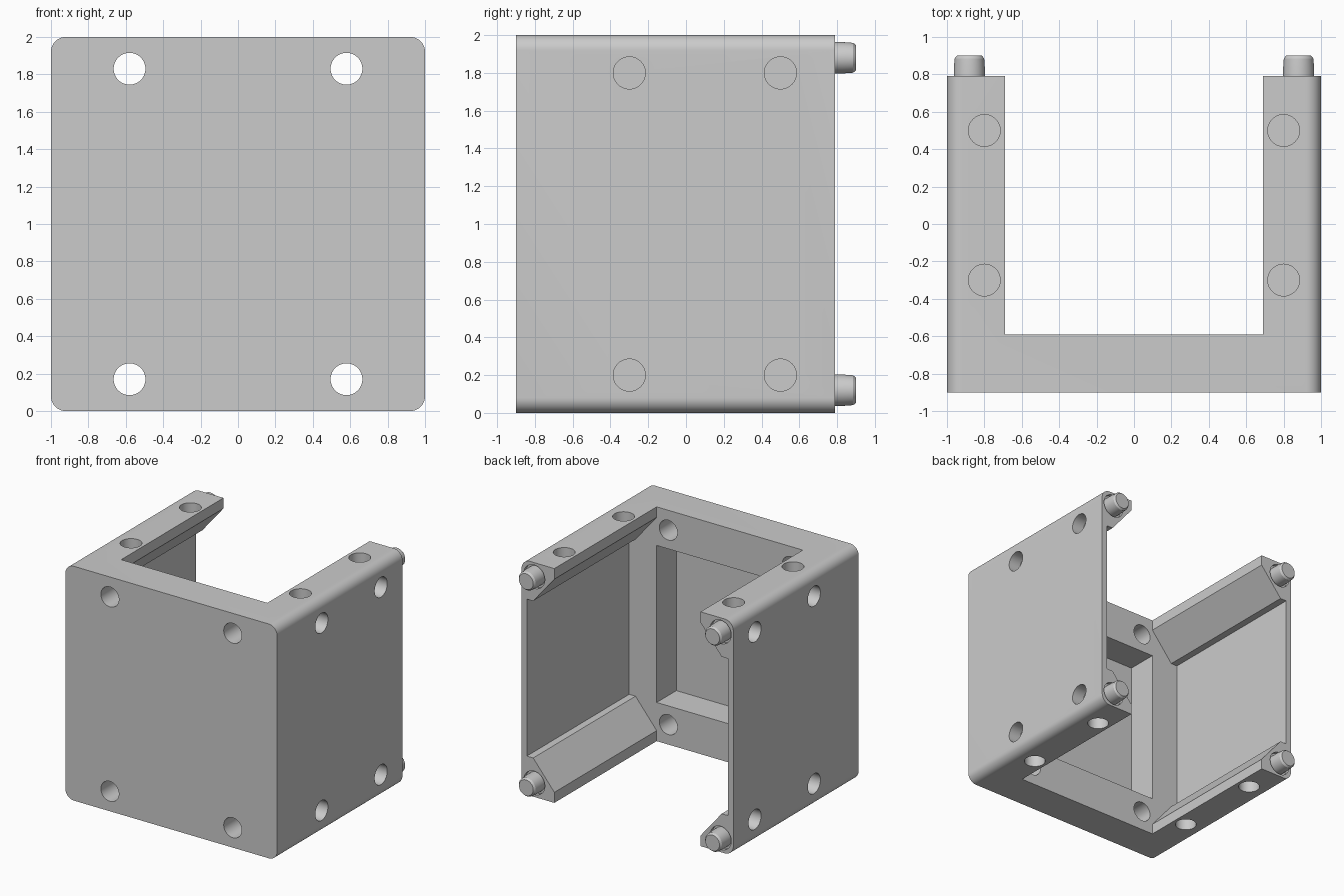
import bpy, bmesh
from math import pi, sin, cos
from mathutils import Matrix, Vector

cube = bpy.data.objects.get("Cube")
if cube:
    bpy.data.objects.remove(cube, do_unlink=True)

grey = bpy.data.materials.new("plain grey")
grey.use_nodes = True
COLOUR = (0.6, 0.6, 0.6, 1)
grey.diffuse_color = COLOUR
grey.node_tree.nodes["Principled BSDF"].inputs["Base Color"].default_value = COLOUR


def finish(name, bm):
    bmesh.ops.recalc_face_normals(bm, faces=bm.faces)
    mesh = bpy.data.meshes.new(name)
    bm.to_mesh(mesh)
    bm.free()
    mesh.materials.append(grey)
    obj = bpy.data.objects.new(name, mesh)
    bpy.context.collection.objects.link(obj)
    return obj


def extrude_y(name, profile, y0, y1):
    """Extrude an x-z outline from y0 to y1."""
    bm = bmesh.new()
    face = bm.faces.new([bm.verts.new((x, y0, z)) for x, z in profile])
    ext = bmesh.ops.extrude_face_region(bm, geom=[face])
    moved = [g for g in ext["geom"] if isinstance(g, bmesh.types.BMVert)]
    bmesh.ops.translate(bm, verts=moved, vec=(0, y1 - y0, 0))
    return finish(name, bm)


def rod(name, start, end, radius):
    """Cylinder between two points."""
    a, b = Vector(start), Vector(end)
    turn = (b - a).to_track_quat("Z", "Y").to_matrix().to_4x4()
    bm = bmesh.new()
    bmesh.ops.create_cone(bm, cap_ends=True, segments=40, radius1=radius, radius2=radius,
                          depth=(b - a).length,
                          matrix=Matrix.Translation((a + b) / 2) @ turn)
    return finish(name, bm)


def activate(obj):
    bpy.ops.object.select_all(action="DESELECT")
    obj.select_set(True)
    bpy.context.view_layer.objects.active = obj


def cut(obj, cutter):
    cutter.hide_render = True
    mod = obj.modifiers.new("cut", "BOOLEAN")
    mod.operation, mod.solver, mod.object = "DIFFERENCE", "EXACT", cutter
    activate(obj)
    bpy.ops.object.modifier_apply(modifier=mod.name)
    bpy.data.objects.remove(cutter, do_unlink=True)


# Main block, rounded along its four long edges
FRONT, BACK, INNER = -0.9, 0.79, -0.59
ROUND, STEPS = 0.08, 10
outline = []
for i, (sx, sz) in enumerate([(1, 1), (-1, 1), (-1, -1), (1, -1)]):
    for k in range(STEPS + 1):
        a = (i + k / STEPS) * pi / 2
        outline.append((sx * (1 - ROUND) + ROUND * cos(a),
                        1 + sz * (1 - ROUND) + ROUND * sin(a)))
body = extrude_y("frame_body", outline, FRONT, BACK)

# Open channel that leaves thin side panels and chamfered rails
quarter = [(0.69, -0.1), (0.69, 0.09), (0.89, 0.33), (0.95, 0.33)]
side = quarter + [(x, 2 - z) for x, z in reversed(quarter)]
channel = side + [(-x, z) for x, z in reversed(side)]
cut(body, extrude_y("channel_cutter", channel, INNER, 1))

# Pocket behind the front panel
pocket = [(-0.69, 0.33), (0.69, 0.33), (0.69, 1.67), (-0.69, 1.67)]
cut(body, extrude_y("pocket_cutter", pocket, -0.855, -0.5))

# Holes: through the front, blind in the sides, top and bottom
DEPTH, R = 0.11, 0.085
for sx in (-1, 1):
    for sz in (-1, 1):
        x, z = 0.58 * sx, 1 + 0.83 * sz
        cut(body, rod("front_hole", (x, -1, z), (x, -0.5, z), R))
        for y in (-0.3, 0.5):
            z = 1 + 0.8 * sz
            cut(body, rod("side_hole", (1.1 * sx, y, z), ((1 - DEPTH) * sx, y, z), R))
            x = 0.8 * sx
            cut(body, rod("rail_hole", (x, y, 1 + 1.1 * sz),
                          (x, y, 1 + (1 - DEPTH) * sz), R))
        x, z = 0.88 * sx, 1 + 0.88 * sz
        cut(body, rod("peg_seat", (x, BACK - 0.03, z), (x, 1, z), 0.1))
activate(body)
bpy.ops.object.shade_smooth_by_angle(angle=pi / 6)

# Tapered locating pegs on the back ends of the rails
PEG = [(0.083, 0.7), (0.083, 0.83), (0.079, 0.885), (0.067, 0.9)]
for sx, side_name in ((1, "left"), (-1, "right")):
    for sz, level in ((1, "upper"), (-1, "lower")):
        bm = bmesh.new()
        rings = []
        for r, y in PEG:
            rings.append([bm.verts.new((0.88 * sx + r * cos(2 * pi * k / 40), y,
                                        1 + 0.88 * sz + r * sin(2 * pi * k / 40)))
                          for k in range(40)])
        for a, b in zip(rings, rings[1:]):
            for k in range(40):
                n = (k + 1) % 40
                bm.faces.new((a[k], a[n], b[n], b[k]))
        bm.faces.new(rings[0])
        bm.faces.new(rings[-1])
        peg = finish(f"{level}_{side_name}_peg", bm)
        activate(peg)
        bpy.ops.object.shade_smooth_by_angle(angle=pi / 6)
